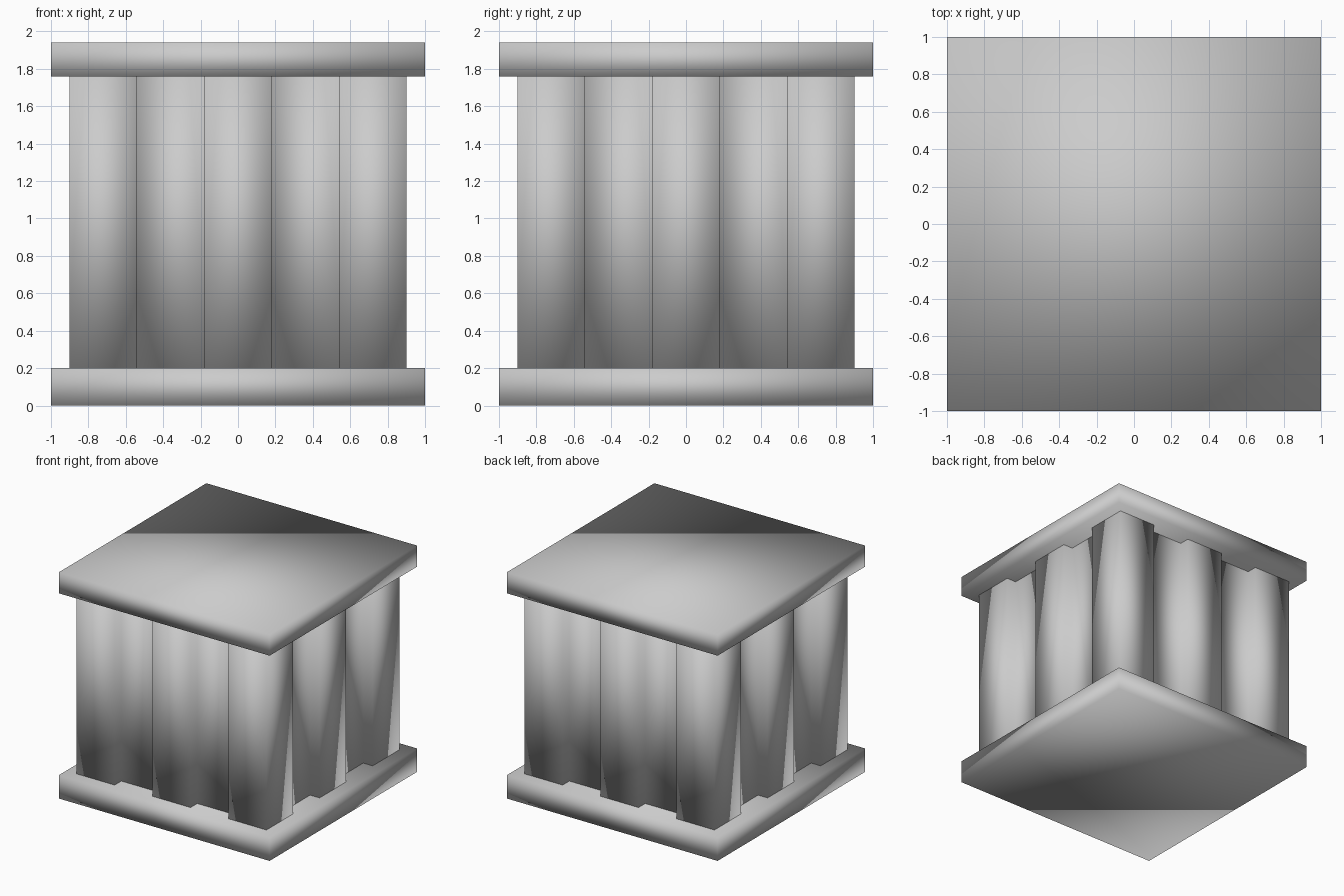
import bpy, bmesh
from mathutils import Matrix, Vector

if "Cube" in bpy.data.objects:
    bpy.data.objects.remove(bpy.data.objects["Cube"])


def prism(name, outline, z0, z1):
    """Extrude a closed plan outline between two heights."""
    bm = bmesh.new()
    base = bm.faces.new([bm.verts.new((x, y, z0)) for x, y in outline])
    ext = bmesh.ops.extrude_face_region(bm, geom=[base], use_keep_orig=True)
    top = [g for g in ext["geom"] if isinstance(g, bmesh.types.BMVert)]
    bmesh.ops.translate(bm, verts=top, vec=(0, 0, z1 - z0))
    bmesh.ops.recalc_face_normals(bm, faces=bm.faces)
    for f in bm.faces:
        f.smooth = True
    mesh = bpy.data.meshes.new(name)
    bm.to_mesh(mesh)
    bm.free()
    obj = bpy.data.objects.new(name, mesh)
    bpy.context.collection.objects.link(obj)
    return obj


def square(h):
    return [(-h, -h), (h, -h), (h, h), (-h, h)]


# Plan of the shaft: two square flutes on each of four sides
R, D = 0.90, 0.09
side = [(-R, -R)]
for a, b in ((-0.54, -0.18), (0.18, 0.54)):
    side += [(a, -R), (a, -R + D), (b, -R + D), (b, -R)]
outline = []
for k in range(4):
    rot = Matrix.Rotation(k * 1.5707963, 2)
    outline += [tuple(rot @ Vector(p)) for p in side]

# Base slab, fluted shaft, top slab
prism("base_slab", square(1.0), 0.0, 0.20)
prism("fluted_shaft", outline, 0.20, 1.76)
prism("top_slab", square(1.0), 1.76, 1.94)
